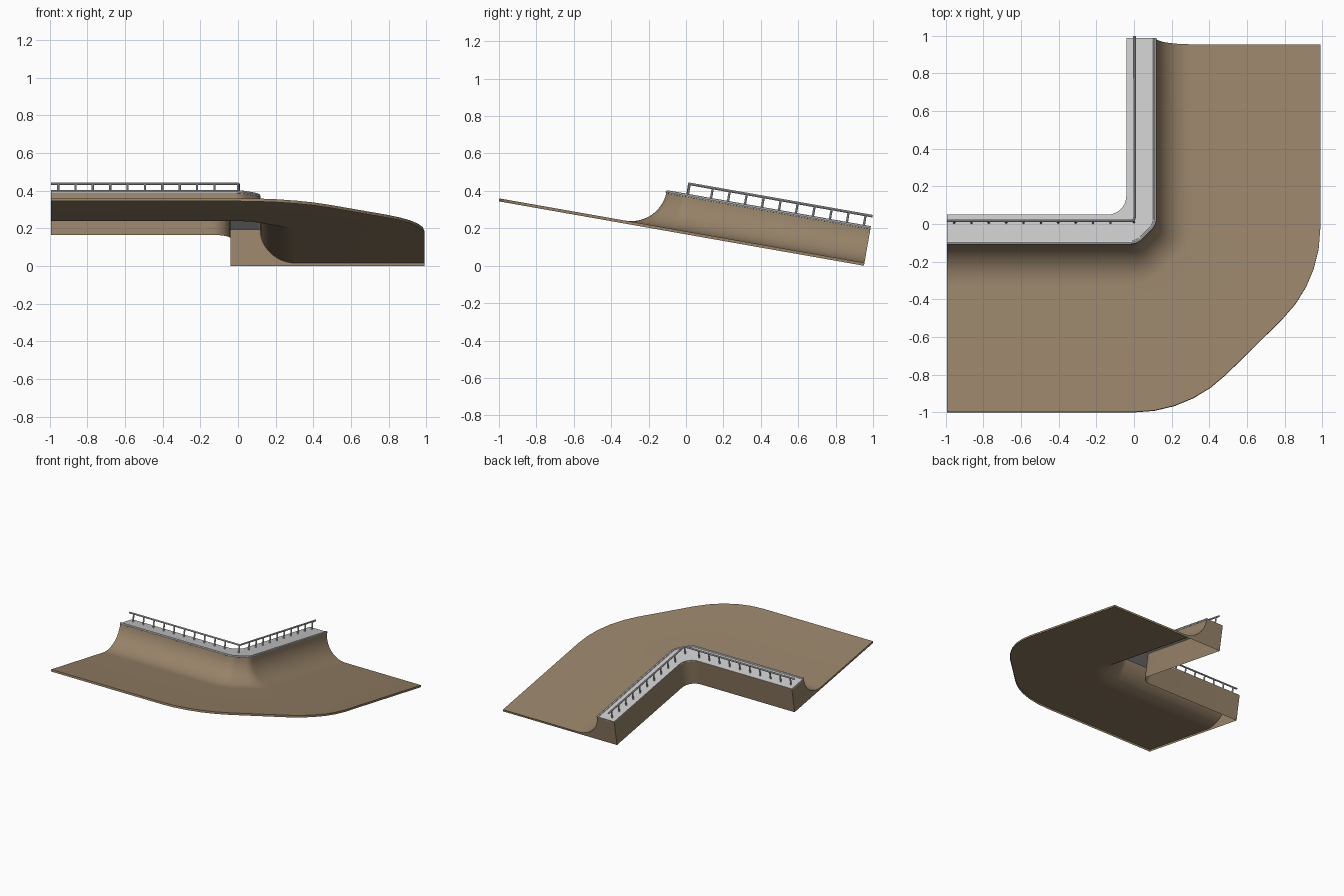
import bpy, bmesh, math

if "Cube" in bpy.data.objects:
    bpy.data.objects.remove(bpy.data.objects["Cube"])

TILT = math.radians(-10)
BASE_Z = 0.965 * math.sin(math.radians(10))
K, END, H, SEG, FLOOR = -0.027, -0.993, 0.208, 5, 0.016

wood = bpy.data.materials.new("wood")
wood.diffuse_color = (0.31, 0.225, 0.14, 1)
wood.use_nodes = True
wood.node_tree.nodes["Principled BSDF"].inputs["Base Color"].default_value = wood.diffuse_color


def mirrored(half):
    """Reflect half of an L-shaped line across the corner diagonal."""
    return half + [(K - y, K - x) for x, y in reversed(half)]


def arc_half(y, x0, r):
    """Straight run, then a 45 degree bend that starts at x0 (chamfered outer corner)."""
    pts = [(END, y)]
    for i in range(SEG + 1):
        a = math.radians(45) * i / SEG
        pts.append((x0 + r * math.sin(a), y + r * (1 - math.cos(a))))
    return mirrored(pts)


def place(ob, smooth=True):
    ob.rotation_euler = (TILT, 0, 0)
    ob.location.z = BASE_Z
    bpy.ops.object.select_all(action='DESELECT')
    ob.select_set(True)
    bpy.context.view_layer.objects.active = ob
    if ob.type == 'CURVE':
        bpy.ops.object.convert(target='MESH')
    if smooth:
        bpy.ops.object.shade_smooth_by_angle(angle=math.radians(35))


def loft(name, rails, closed, caps, mat=None):
    """Skin between matching lines of 3D points."""
    bm = bmesh.new()
    rows = [[bm.verts.new(p) for p in rail] for rail in rails]
    for j in range(len(rows) if closed else len(rows) - 1):
        a, b = rows[j], rows[(j + 1) % len(rows)]
        if (j, closed) in SKIP.get(name, ()):
            continue
        for i in range(len(a) - 1):
            bm.faces.new((a[i], a[i + 1], b[i + 1], b[i]))
    if caps:
        for e in (0, -1):
            bm.faces.new([r[e] for r in rows])
    bmesh.ops.recalc_face_normals(bm, faces=bm.faces)
    me = bpy.data.meshes.new(name)
    bm.to_mesh(me)
    bm.free()
    ob = bpy.data.objects.new(name, me)
    bpy.context.collection.objects.link(ob)
    if mat:
        me.materials.append(mat)
    place(ob)


def tube(name, lines, r):
    cu = bpy.data.curves.new(name, 'CURVE')
    cu.dimensions = '3D'
    cu.bevel_depth, cu.bevel_resolution, cu.use_fill_caps = r, 2, True
    for pts in lines:
        sp = cu.splines.new('POLY')
        sp.points.add(len(pts) - 1)
        for p, co in zip(sp.points, pts):
            p.co = (*co, 1)
    ob = bpy.data.objects.new(name, cu)
    bpy.context.collection.objects.link(ob)
    place(ob)


def at(line, z):
    return [(x, y, z) for x, y in line]


# Plan lines: platform back, ramp lip, floor edge
back = mirrored([(END, 0.014)] + [
    (-0.141 + 0.1 * math.cos(a), 0.114 + 0.1 * math.sin(a))
    for a in (math.radians(-90 + 90 * i / (2 * SEG + 1)) for i in range(SEG + 1))])
lip = arc_half(-0.142, -0.02, 0.083)
edge = arc_half(-1.016, 0.0, 0.69)

# Ramp shell: back wall, quarter-pipe curve, floor and rim, open underneath
rails = [at(back, 0), at(back, H - 0.002)]
R = H - FLOOR
for s in range(13):
    a = math.pi / 2 * s / 12
    f = R * (1 - math.cos(a)) / (1.016 - 0.142)
    z = H - 0.002 - (R - 0.002) * math.sin(a)
    rails.append([(p[0] + (q[0] - p[0]) * f, p[1] + (q[1] - p[1]) * f, z)
                  for p, q in zip(lip, edge)])
rails += [at(edge, FLOOR), at(edge, 0)]
SKIP = {"ramp": {(1, True), (len(rails) - 1, True)}}
loft("ramp", rails, True, True, wood)

# Platform slab
loft("platform", [at(back, H - 0.012), at(back, H), at(lip, H), at(lip, H - 0.012)], True, True)

# Coping pipe along the lip
tube("coping", [at(arc_half(-0.137, -0.02, 0.078), H - 0.003)], 0.010)

# Handrail and posts
rail_y, rail_z = -0.03, 0.269
tube("handrail", [at(mirrored([(END, rail_y), (-0.015, rail_y), (-0.002, rail_y + 0.004)]), rail_z)], 0.007)
posts = mirrored([(-0.955 + 0.0922 * i, rail_y) for i in range(10)]) + [(0.0, rail_y + 0.003)]
tube("rail_posts", [[(x, y, H - 0.004), (x, y, rail_z)] for x, y in posts], 0.006)
